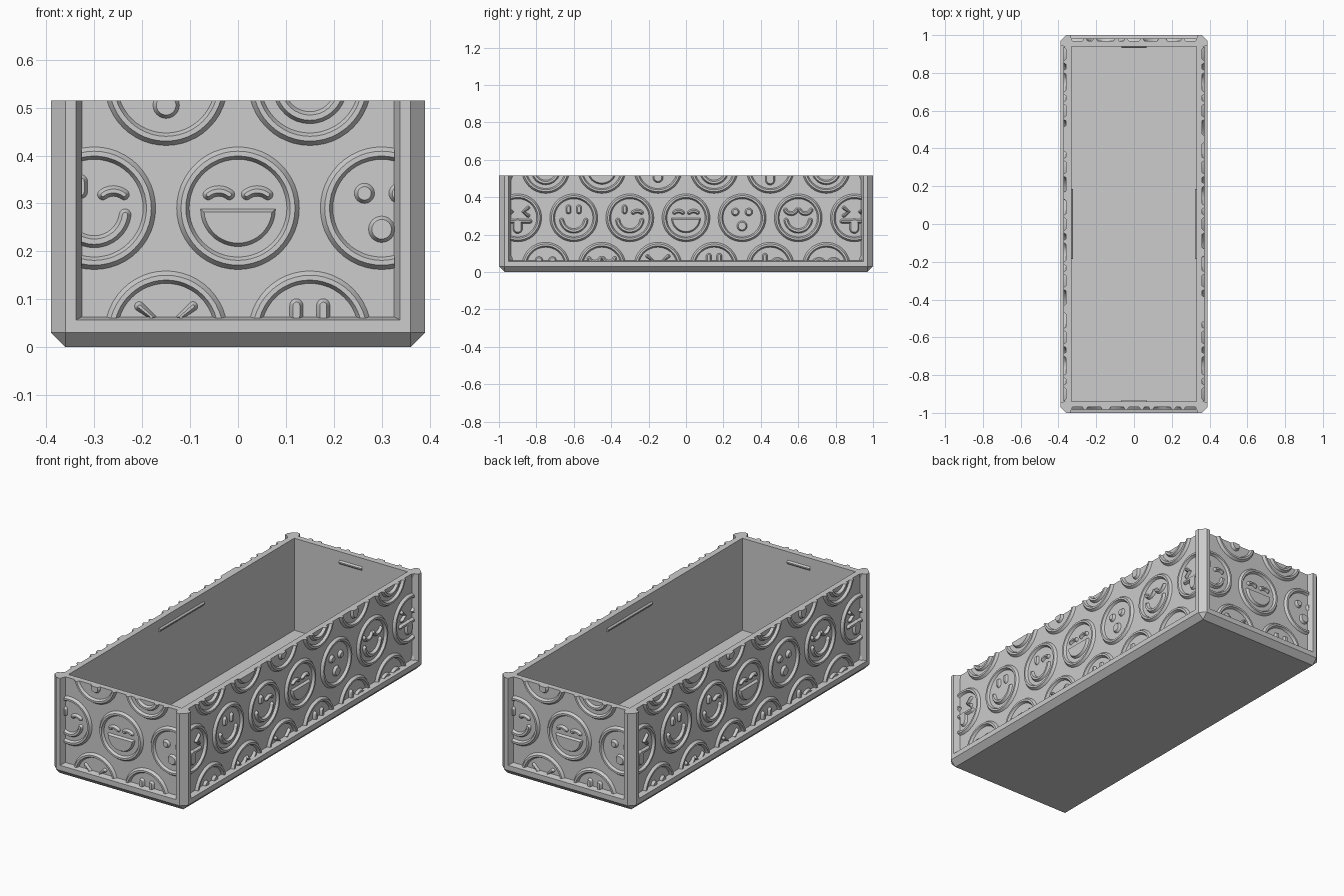
import bpy, bmesh
from math import sin, cos, pi, radians, atan2, hypot
from mathutils import Matrix, Vector

if "Cube" in bpy.data.objects:
    bpy.data.objects.remove(bpy.data.objects["Cube"])

HX, HY, TOP, CH = 0.39, 1.0, 0.515, 0.03   # half sizes, rim height, chamfer
WALL, RECESS, RAISE, SLOPE = 0.06, 0.03, 0.013, 0.007

grey = bpy.data.materials.new("plain_grey")
grey.use_nodes = True
colour = (0.604, 0.604, 0.604, 1)
grey.diffuse_color = colour
grey.node_tree.nodes["Principled BSDF"].inputs["Base Color"].default_value = colour


def make_object(name, bm):
    bmesh.ops.recalc_face_normals(bm, faces=bm.faces)
    mesh = bpy.data.meshes.new(name)
    bm.to_mesh(mesh)
    bm.free()
    mesh.materials.append(grey)
    obj = bpy.data.objects.new(name, mesh)
    bpy.context.collection.objects.link(obj)
    return obj


def hull(name, points, angle=0):
    bm = bmesh.new()
    for p in points:
        bm.verts.new(p)
    bmesh.ops.convex_hull(bm, input=bm.verts)
    bmesh.ops.dissolve_limit(bm, angle_limit=0.01, verts=bm.verts, edges=bm.edges)
    bm.transform(Matrix.Rotation(angle, 4, "Z"))
    return make_object(name, bm)


def subtract(target, cutter):
    mod = target.modifiers.new("cut", "BOOLEAN")
    mod.operation, mod.solver, mod.object = "DIFFERENCE", "EXACT", cutter
    bpy.context.view_layer.objects.active = target
    bpy.ops.object.modifier_apply(modifier=mod.name)
    bpy.data.objects.remove(cutter)


# Outlines of the raised shapes, shrunk by s towards their top face
def arc(cx, cz, r, start, end, n=16):
    angles = [radians(start + (end - start) * i / n) for i in range(n + 1)]
    return [(cx + r * cos(a), cz + r * sin(a)) for a in angles]


def stroke(path, width):
    def outline(s):
        r = width / 2 - s
        if len(path) == 1:
            return arc(*path[0], r, 0, 345, 23)
        sides = [[], []]
        for k, pts in enumerate((path, path[::-1])):
            for i, (x, z) in enumerate(pts):
                a, b = pts[max(i - 1, 0)], pts[min(i + 1, len(pts) - 1)]
                t = atan2(b[1] - a[1], b[0] - a[0])
                if i == len(pts) - 1:
                    sides[k] += [(x + r * cos(t + c * pi / 8), z + r * sin(t + c * pi / 8))
                                 for c in range(-4, 5)]
                elif i:
                    sides[k].append((x + r * sin(t), z - r * cos(t)))
        return sides[0] + sides[1]
    return outline


def half_disc(cz, r):
    def outline(s):
        dip = 180 / pi * s / r
        return arc(0, cz, r - s, 180 + dip, 360 - dip, 24)
    return outline


# Faces of the pattern
def pair(path, width):
    return [stroke(path, width), stroke([(-x, z) for x, z in path], width)]


SMILE_MOUTH = stroke(arc(0, -0.005, 0.065, 188, 352), 0.025)
OVAL = [(0.028, 0.034), (0.028, 0.056)]
LID = arc(0.04, 0.0, 0.036, 128, 52, 8)
CHEVRON = [(0.056, 0.054), (0.03, 0.032), (0.056, 0.012)]
KINDS = [
    pair(CHEVRON, 0.02) + [stroke([(-0.065, -0.018), (0.065, -0.018)], 0.024),
                           stroke([(0, -0.03), (0, -0.058)], 0.052)],
    pair(OVAL, 0.028) + [SMILE_MOUTH],
    [stroke([(-x, z) for x, z in OVAL], 0.028), stroke(LID, 0.022), SMILE_MOUTH],
    pair(LID, 0.022) + [half_disc(-0.002, 0.078)],
    pair([(0.036, 0.031)], 0.042) + [stroke([(0, -0.044)], 0.055)],
    pair(arc(0.038, 0.056, 0.034, 205, 335, 10), 0.022) + [SMILE_MOUTH],
]


def add_loops(bm, loops, closed):
    rings = [[bm.verts.new(p) for p in loop] for loop in loops]
    n = len(rings[0])
    for k in range(len(rings) if closed else len(rings) - 1):
        a, b = rings[k], rings[(k + 1) % len(rings)]
        for i in range(n):
            j = (i + 1) % n
            bm.faces.new((a[i], a[j], b[j], b[i]))
    if not closed:
        bm.faces.new(rings[0][::-1])
        bm.faces.new(rings[-1])


def relief(name, angle, half_width, distance):
    bm = bmesh.new()

    def place(points, u, z, d):
        return [(u + x, -(distance + d), z + y) for x, y in points]

    for z, shift, offset in ((0.031, 1, 0.15), (0.29, 3, 0), (0.549, 5, 0.15)):
        for i in range(-4, 5):
            u = 0.3 * i + offset
            if abs(u) > half_width + 0.13:
                continue
            # rim ring around each face
            profile = ((0.128, -0.005), (0.128, 0), (0.119, RAISE),
                       (0.109, RAISE), (0.102, 0), (0.102, -0.005))
            add_loops(bm, [place(arc(0, 0, r, 0, 352.5, 47), u, z, d)
                           for r, d in profile], True)
            # eyes and mouth
            for outline in KINDS[(i + shift) % 6]:
                add_loops(bm, [place(outline(s), u, z, d) for s, d in
                               ((0, -0.005), (0, 0), (SLOPE, RAISE))], False)
    # trim to the panel
    for co, no in (((half_width, 0, 0), (1, 0, 0)), ((-half_width, 0, 0), (-1, 0, 0)),
                   ((0, 0, TOP), (0, 0, 1)), ((0, 0, 0.06), (0, 0, -1))):
        bmesh.ops.bisect_plane(bm, geom=bm.verts[:] + bm.edges[:] + bm.faces[:],
                               plane_co=co, plane_no=no, clear_outer=True)
        bmesh.ops.holes_fill(bm, edges=[e for e in bm.edges if e.is_boundary], sides=0)
    bm.transform(Matrix.Rotation(angle, 4, "Z"))
    obj = make_object(name, bm)
    bpy.ops.object.select_all(action="DESELECT")
    obj.select_set(True)
    bpy.context.view_layer.objects.active = obj
    bpy.ops.object.shade_smooth_by_angle(angle=radians(25))


# Chamfered box with an open top
signs = [(sx, sy) for sx in (-1, 1) for sy in (-1, 1)]
shell = []
for sx, sy in signs:
    shell.append((sx * (HX - CH), sy * (HY - CH), 0))
    for z in (CH, TOP):
        shell += [(sx * HX, sy * (HY - CH), z), (sx * (HX - CH), sy * HY, z)]
box = hull("box_shell", shell)
subtract(box, hull("cavity_cutter", [(sx * (HX - WALL), sy * (HY - WALL), z)
                                     for sx, sy in signs for z in (CH, 1)]))

# Recessed panel, relief and inner catch ridge on each wall
walls = (("front", 0, HX, HY, 0.066), ("right", pi / 2, HY, HX, 0.185),
         ("back", pi, HX, HY, 0.066), ("left", -pi / 2, HY, HX, 0.185))
for side, angle, half, dist, ridge in walls:
    cutter = []
    for s in (-1, 1):
        for w, d, z in ((0.052, 0, 0.057), (0.064, RECESS, 0.063)):
            cutter += [(s * (half - w), d - dist, z), (s * (half - w), d - dist, 1)]
        w, z = 0.052, 0.057
        cutter += [(s * (half - w), -dist - 0.05, z), (s * (half - w), -dist - 0.05, 1)]
    subtract(box, hull("panel_cutter", cutter, angle))
for side, angle, half, dist, ridge in walls:
    relief(side + "_face_pattern", angle, half - 0.063, dist - RECESS)
    inner = WALL - dist
    hull(side + "_catch_ridge", [(s * ridge, inner + d, z) for s in (-1, 1) for d, z in
                                 ((-0.005, 0.45), (0, 0.45), (0.007, 0.457),
                                  (0.007, 0.463), (0, 0.47), (-0.005, 0.47))], angle)
